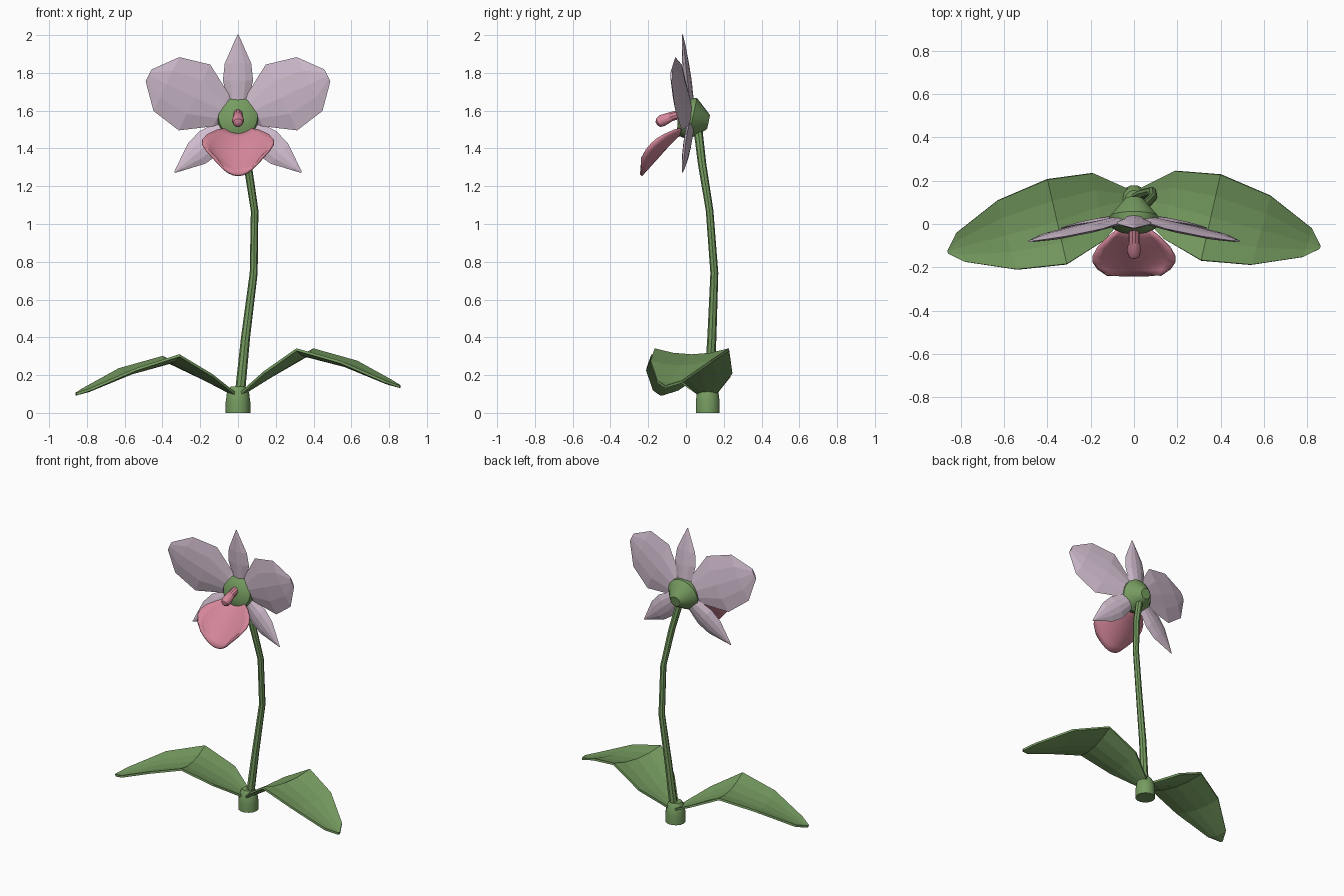
import bpy, bmesh, math
from mathutils import Vector

if "Cube" in bpy.data.objects:
    bpy.data.objects.remove(bpy.data.objects["Cube"])


def material(name, rgb):
    m = bpy.data.materials.new(name)
    m.diffuse_color = (*rgb, 1)
    m.use_nodes = True
    m.node_tree.nodes["Principled BSDF"].inputs["Base Color"].default_value = m.diffuse_color
    return m


GREEN = material("leaf green", (0.18, 0.33, 0.117))
LILAC = material("pale lilac", (0.64, 0.51, 0.62))
PINK = material("lip pink", (0.66, 0.24, 0.32))


def finish(name, bm, mat, thickness=0.0, smooth=False):
    bmesh.ops.remove_doubles(bm, verts=bm.verts, dist=1e-5)
    bmesh.ops.recalc_face_normals(bm, faces=bm.faces)
    me = bpy.data.meshes.new(name)
    bm.to_mesh(me)
    bm.free()
    me.materials.append(mat)
    ob = bpy.data.objects.new(name, me)
    bpy.context.collection.objects.link(ob)
    if thickness:
        mod = ob.modifiers.new("thickness", 'SOLIDIFY')
        mod.thickness = thickness
        mod.offset = 0
    if smooth:
        bpy.ops.object.select_all(action='DESELECT')
        ob.select_set(True)
        bpy.context.view_layer.objects.active = ob
        bpy.ops.object.shade_smooth_by_angle(angle=math.radians(35))
    return ob


def skin(bm, rows, closed):
    """Bridge equal-length rows of points with quads."""
    grid = [[bm.verts.new(p) for p in row] for row in rows]
    n = len(rows[0])
    for a, b in zip(grid, grid[1:]):
        for i in range(n if closed else n - 1):
            j = (i + 1) % n
            bm.faces.new((a[i], a[j], b[j], b[i]))
    if closed:
        bm.faces.new(grid[0])
        bm.faces.new(grid[-1])


def tube(name, pts, radii, sides, mat):
    """Round section swept along a path with a radius per point."""
    pts = [Vector(p) for p in pts]
    rows = []
    for i, (p, r) in enumerate(zip(pts, radii)):
        t = (pts[min(i + 1, len(pts) - 1)] - pts[max(i - 1, 0)]).normalized()
        u = Vector((1, 0, 0))
        u = (u - t * u.dot(t)).normalized()
        v = t.cross(u)
        rows.append([p + r * (math.cos(a) * u + math.sin(a) * v)
                     for a in (2 * math.pi * k / sides for k in range(sides))])
    bm = bmesh.new()
    skin(bm, rows, True)
    return finish(name, bm, mat, smooth=True)


def petal(name, angle, stations, slope):
    """Lens-section petal; stations are (distance, half width, half thickness)."""
    d = Vector((math.cos(angle), 0, math.sin(angle)))
    n = Vector((-math.sin(angle), 0, math.cos(angle)))
    section = [(-1, 0), (-0.5, 0.75), (0, 1), (0.5, 0.75),
               (1, 0), (0.5, -0.75), (0, -1), (-0.5, -0.75)]
    rows = []
    for s, w, h in stations:
        c = Vector((0, 0.03 - slope * s, 1.56)) + d * s
        rows.append([c + n * (w * a) + Vector((0, h * b, 0)) for a, b in section])
    bm = bmesh.new()
    skin(bm, rows, True)
    return finish(name, bm, LILAC)


# Base and stem
tube("stem_base", [(0, 0.115, 0), (0, 0.115, 0.06), (0, 0.115, 0.11), (0, 0.115, 0.14)],
     [0.065, 0.065, 0.058, 0.04], 14, GREEN)
tube("stem", [(0.01, 0.12, 0.1), (0.04, 0.137, 0.4), (0.083, 0.15, 0.74),
              (0.088, 0.125, 1.07), (0.05, 0.085, 1.32), (0.0, 0.06, 1.53)],
     [0.027, 0.024, 0.021, 0.02, 0.022, 0.024], 8, GREEN)

# Leaves: (back x, back y, front x, front y, height)
LEAF = [(0.0, 0.15, 0.0, 0.08, 0.09), (0.19, 0.245, 0.14, -0.07, 0.215),
        (0.40, 0.228, 0.31, -0.168, 0.335), (0.63, 0.13, 0.54, -0.188, 0.27),
        (0.82, -0.02, 0.78, -0.152, 0.165), (0.86, -0.10, 0.855, -0.115, 0.14)]
for side, name in ((1, "right_leaf"), (-1, "left_leaf")):
    rows = []
    for bx, by, fx, fy, z in LEAF:
        row = []
        for k in range(5):
            t = k / 4
            x, y = bx + (fx - bx) * t, by + (fy - by) * t
            dip = 0.08 * abs(by - fy) * (1 - (2 * t - 1) ** 2)
            zz = z - dip
            if side < 0:
                f = min(1, x / 0.4)
                y, zz = y - 0.022 * f, zz - 0.04 * f
            row.append((side * x, y, zz))
        rows.append(row)
    bm = bmesh.new()
    skin(bm, rows, False)
    finish(name, bm, GREEN, 0.014)

# Petals and sepals
WIDE = [(0.0, 0.03, 0.015), (0.1, 0.095, 0.022), (0.255, 0.193, 0.022),
        (0.42, 0.158, 0.018), (0.525, 0.035, 0.006)]
NARROW = [(0.0, 0.02, 0.015), (0.1, 0.057, 0.022), (0.2, 0.08, 0.022),
          (0.29, 0.07, 0.018), (0.395, 0.024, 0.009), (0.442, 0.003, 0.002)]
petal("top_sepal", math.radians(90), NARROW, 0.11)
for side, name in ((0, "right"), (1, "left")):
    up, low = math.radians(25.5), math.radians(-40.5)
    petal(name + "_petal", math.pi - up if side else up, WIDE, 0.205)
    petal(name + "_lower_sepal", math.pi - low if side else low, NARROW, 0.11)

# Flower centre, tilted slightly upward
tilt = math.radians(12)
axis = Vector((0, math.cos(tilt), -math.sin(tilt)))
centre = Vector((0, 0.01, 1.562))
tube("flower_centre", [centre + axis * a for a in (-0.05, -0.043, -0.025, 0.025, 0.105, 0.112)],
     [0.03, 0.07, 0.104, 0.113, 0.045, 0.036], 20, GREEN)

# Column projecting from the centre
tube("column", [(0, -0.02, 1.585), (0, -0.08, 1.568), (0, -0.125, 1.548),
                (0, -0.147, 1.535), (0, -0.156, 1.53)],
     [0.024, 0.026, 0.033, 0.026, 0.01], 10, PINK)

# Scooped lip: (y, half width, middle height, edge height)
LIP = [(0.0, 0.04, 1.505, 1.51), (-0.06, 0.115, 1.452, 1.495), (-0.11, 0.165, 1.40, 1.473),
       (-0.15, 0.187, 1.355, 1.45), (-0.18, 0.187, 1.322, 1.425),
       (-0.21, 0.165, 1.288, 1.392), (-0.238, 0.12, 1.258, 1.348)]
rows = []
for y, w, zm, ze in LIP:
    rows.append([(w * k / 5, y, zm + (ze - zm) * (k / 5) ** 2) for k in range(-5, 6)])
bm = bmesh.new()
skin(bm, rows, False)
finish("lip", bm, PINK, 0.014, smooth=True)
